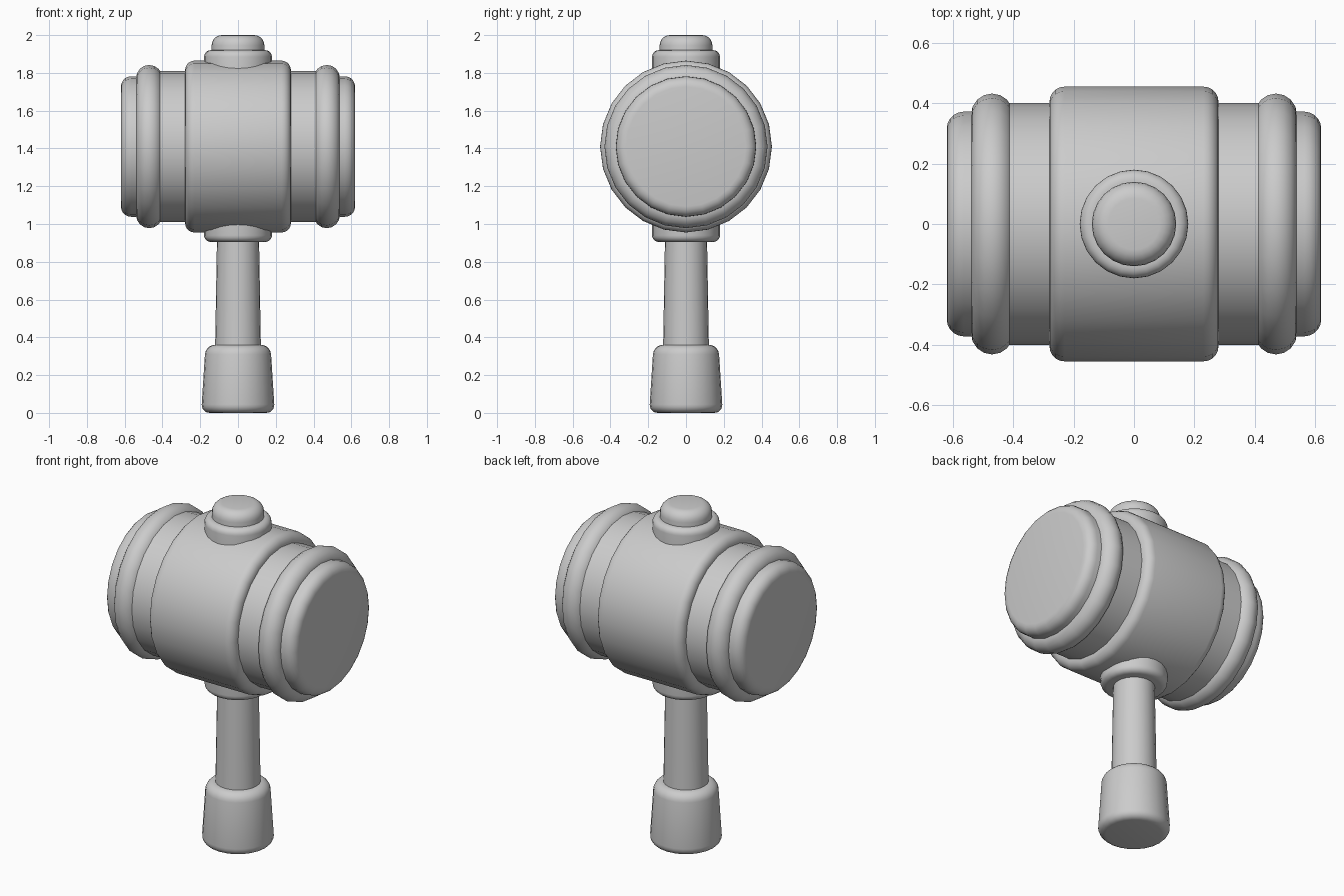
import bpy, bmesh, math
from mathutils import Vector

if "Cube" in bpy.data.objects:
    bpy.data.objects.remove(bpy.data.objects["Cube"])

SIDES = 24
HEAD_Z = 1.41


def rounded(points, steps=5):
    """Turn (radius, height, bevel) corners into a profile with rounded corners."""
    out = []
    for i, (r, h, b) in enumerate(points):
        p = Vector((r, h))
        if b == 0:
            out.append(p)
            continue
        u = (Vector(points[i - 1][:2]) - p).normalized() * b
        v = (Vector(points[i + 1][:2]) - p).normalized() * b
        for k in range(steps + 1):
            t = k / steps * math.pi / 2
            out.append(p + u * (1 - math.sin(t)) + v * (1 - math.cos(t)))
    return out


def lathe(name, points, along_x=False):
    """Revolve a profile that starts and ends on the axis (radius 0)."""
    prof = rounded(points)[1:-1]
    bm = bmesh.new()
    rings = []
    for r, h in prof:
        ring = []
        for k in range(SIDES):
            a = 2 * math.pi * k / SIDES
            c, s = r * math.cos(a), r * math.sin(a)
            ring.append(bm.verts.new((h, c, HEAD_Z + s) if along_x else (c, s, h)))
        rings.append(ring)
    for lo, hi in zip(rings, rings[1:]):
        for k in range(SIDES):
            n = (k + 1) % SIDES
            bm.faces.new((lo[k], lo[n], hi[n], hi[k]))
    bm.faces.new(rings[0][::-1])
    bm.faces.new(rings[-1])
    bmesh.ops.recalc_face_normals(bm, faces=bm.faces)
    mesh = bpy.data.meshes.new(name)
    bm.to_mesh(mesh)
    bm.free()
    obj = bpy.data.objects.new(name, mesh)
    bpy.context.collection.objects.link(obj)
    smooth(obj)
    return obj


def smooth(obj):
    bpy.ops.object.select_all(action='DESELECT')
    obj.select_set(True)
    bpy.context.view_layer.objects.active = obj
    bpy.ops.object.shade_smooth_by_angle(angle=math.radians(35))


# Handle: flared grip and tapered shaft
lathe("grip", [(0, 0, 0), (0.195, 0, 0.045), (0.172, 0.36, 0.05), (0, 0.36, 0)])
lathe("shaft", [(0, 0.3, 0), (0.122, 0.3, 0), (0.11, 1.0, 0), (0, 1.0, 0)])

# Collars under and over the head, and the top knob
lathe("lower_collar", [(0, 0.905, 0), (0.18, 0.905, 0.035), (0.18, 1.06, 0), (0, 1.06, 0)])
lathe("upper_collar", [(0, 1.76, 0), (0.18, 1.76, 0), (0.18, 1.92, 0.035), (0, 1.92, 0)])
lathe("top_knob", [(0, 1.88, 0), (0.14, 1.88, 0), (0.14, 2.0, 0.055), (0, 2.0, 0)])

# Head: barrel with a thick middle band
lathe("barrel", [(0, -0.47, 0), (0.40, -0.47, 0), (0.40, 0.47, 0), (0, 0.47, 0)], True)
lathe("middle_band", [(0, -0.28, 0), (0.455, -0.28, 0.05),
                      (0.455, 0.28, 0.05), (0, 0.28, 0)], True)

# Striking caps and round rings at both ends
for side, label in ((-1, "left"), (1, "right")):
    lathe(label + "_cap", [(0, side * 0.47, 0), (0.372, side * 0.47, 0),
                           (0.372, side * 0.62, 0.055), (0, side * 0.62, 0)], True)
    bpy.ops.mesh.primitive_torus_add(
        major_segments=SIDES, minor_segments=16, major_radius=0.362, minor_radius=0.07,
        location=(side * 0.47, 0, HEAD_Z), rotation=(0, math.pi / 2, 0))
    ring = bpy.context.object
    ring.name = label + "_ring"
    smooth(ring)
